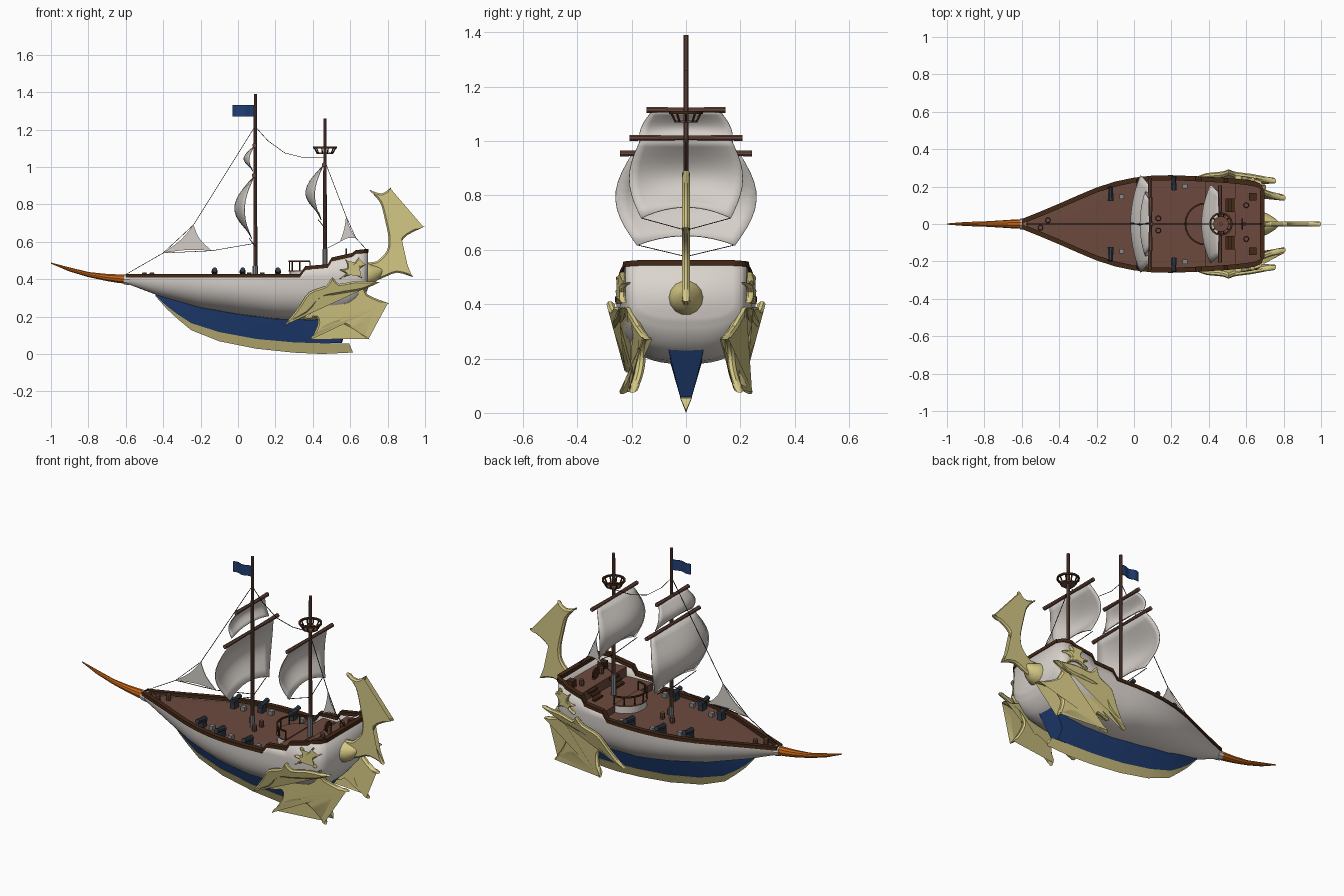
import bpy, bmesh, math
from mathutils import Vector as V

if "Cube" in bpy.data.objects:
    bpy.data.objects.remove(bpy.data.objects["Cube"])

def material(name, srgb):
    m = bpy.data.materials.new(name)
    m.diffuse_color = [((c / 255 + .055) / 1.055) ** 2.4 for c in srgb] + [1]
    m.use_nodes = True
    m.node_tree.nodes["Principled BSDF"].inputs["Base Color"].default_value = m.diffuse_color
    return m

WHITE = material("hull_white", (219, 212, 206))
SAIL = material("sail_canvas", (212, 206, 200))
BLUE = material("keel_blue", (32, 62, 116))
GOLD = material("antler_gold", (212, 199, 132))
ORANGE = material("bowsprit_orange", (196, 100, 22))
RAIL = material("dark_rail", (66, 40, 22))
WOOD = material("deck_wood", (108, 74, 62))
IRON = material("cannon_iron", (50, 60, 72))
GREY = material("mast_foot_grey", (135, 138, 142))
ROPE = material("rope_black", (30, 28, 28))

def loft(name, rings, mats, closed=True, caps=True, rule=None):
    """Skin a list of point rings."""
    bm = bmesh.new()
    rows = [[bm.verts.new(p) for p in r] for r in rings]
    n = len(rows[0])
    for a, b in zip(rows, rows[1:]):
        for i in range(n if closed else n - 1):
            j = (i + 1) % n
            f = bm.faces.new((a[i], a[j], b[j], b[i]))
            if rule:
                f.material_index = rule(i)
    if caps:
        bm.faces.new(rows[0])
        bm.faces.new(rows[-1])
    bmesh.ops.recalc_face_normals(bm, faces=bm.faces)
    me = bpy.data.meshes.new(name)
    bm.to_mesh(me)
    bm.free()
    for m in (mats if isinstance(mats, list) else [mats]):
        me.materials.append(m)
    ob = bpy.data.objects.new(name, me)
    bpy.context.collection.objects.link(ob)
    return ob

def tube(name, pts, radii, mat, n=8):
    pts = [V(p) for p in pts]
    if not isinstance(radii, (list, tuple)):
        radii = [radii] * len(pts)
    rings = []
    d = (pts[-1] - pts[0]).normalized()
    ref = V((0, 1, 0)) if abs(d.y) < .9 else V((0, 0, 1))
    for i, p in enumerate(pts):
        t = (pts[min(i + 1, len(pts) - 1)] - pts[max(i - 1, 0)]).normalized()
        a = t.cross(ref).normalized()
        b = t.cross(a)
        rings.append([p + radii[i] * (a * math.cos(k) + b * math.sin(k))
                      for k in (2 * math.pi * (j + .5) / n for j in range(n))])
    return loft(name, rings, mat)

def box(name, c, s, mat):
    x, y, z = (v / 2 for v in s)
    return loft(name, [[(c[0] + a, c[1] + b, c[2] + h) for a, b in
                        ((-x, -y), (x, -y), (x, y), (-x, y))] for h in (-z, z)], mat)

def table(t):
    def f(x):
        for (a, p), (b, q) in zip(t, t[1:]):
            if x <= b:
                return p + (q - p) * max(0, (x - a) / (b - a))
        return t[-1][1]
    return f

# Hull lines
width = table([(-.6, .022), (-.5, .062), (-.4, .104), (-.3, .148), (-.2, .19), (-.1, .222), (0, .243),
               (.1, .254), (.2, .256), (.35, .25), (.5, .241), (.6, .231), (.66, .22), (.68, .205), (.695, .175)])
bottom = table([(-.6, .378), (-.42, .31), (-.2, .245), (0, .21), (.2, .185), (.4, .18), (.5, .19),
                (.58, .21), (.63, .24), (.67, .29), (.695, .35)])
top = table([(-.6, .42), (.33, .42), (.36, .462), (.48, .472), (.5, .508), (.61, .532), (.63, .548), (.7, .553)])
xs = [-.6, -.55, -.5, -.45, -.4, -.35, -.3, -.25, -.2, -.15, -.1, -.05, 0, .05, .1, .15, .2, .25, .3, .33,
      .36, .4, .44, .48, .5, .54, .58, .61, .63, .65, .67, .68, .688, .695]

def section(x):
    e = .95 - .22 * min(1, max(0, (x + .6) / .8))
    w, b, pts = width(x), bottom(x), []
    for k in range(-12, 13):
        a = k * math.pi / 24
        s = math.sin(a)
        pts.append((x, math.copysign(w * abs(s) ** e, s), .415 - (.415 - b) * max(0, math.cos(a)) ** e))
    return [(x, -w, top(x))] + pts + [(x, w, top(x))]

hull = loft("hull", [section(x) for x in xs], WHITE, closed=False)
shell = hull.modifiers.new("planking", 'SOLIDIFY')
shell.thickness, shell.offset = .01, -1

# Rail along the hull edge and across the stern
for s in (-1, 1):
    loft("side_rail", [[(x, s * (width(x) + .005), top(x) - .012), (x, s * (width(x) + .005), top(x) + .008),
                        (x, s * max(0, width(x) - .022), top(x) + .008), (x, s * max(0, width(x) - .022), top(x) - .012)]
                       for x in xs], RAIL)
box("stern_rail", (.686, 0, .552), (.026, .36, .02), RAIL)

# Stepped deck
deck_x = [(x, .4) for x in xs if x < .38] + [(.38, .4), (.38, .44), (.44, .44), (.5, .44), (.54, .44), (.54, .495)]
deck_x += [(x, .495) for x in xs if x > .54]
loft("deck", [[(x, -width(x) + .006, z), (x, 0, z + .002), (x, width(x) - .006, z)] for x, z in deck_x],
     WOOD, closed=False, caps=False)

# Keel: blue fin with a gold shoe
keel = [(-.44, .312, .308, .005), (-.38, .255, .24, .02), (-.32, .21, .185, .035), (-.25, .165, .127, .045),
        (-.1, .117, .068, .06), (.1, .08, .028, .066), (.3, .062, .007, .066), (.45, .057, 0, .066)]
fin = [[(x, s * w, bottom(x) + .03), (x, s * w * .32, zb)][::s] for x, zb, zy, w in keel for s in (1,)]
rings = [[(x, w, bottom(x) + .03), (x, w * .6, (bottom(x) + zb) / 2), (x, w * .32, zb),
          (x, -w * .32, zb), (x, -w * .6, (bottom(x) + zb) / 2), (x, -w, bottom(x) + .03)] for x, zb, zy, w in keel]
rings.append([(.62, .066, .24), (.54, .04, .13), (.555, .021, .058),
              (.555, -.021, .058), (.54, -.04, .13), (.62, -.066, .24)])
loft("keel_fin", rings, BLUE)
shoe = [[(x, w * .34, zb), (x, 0, zy), (x, -w * .34, zb)] for x, zb, zy, w in keel]
shoe.append([(.595, .021, .055), (.615, 0, .008), (.595, -.021, .055)])
loft("keel_shoe", shoe, GOLD)

# Bowsprit
tube("bowsprit", [(-.57, 0, .398), (-.64, 0, .403), (-.7, 0, .409), (-.8, 0, .425), (-.9, 0, .452), (-1, 0, .486)],
     [.027, .024, .02, .014, .011, .003], ORANGE, 10)
tube("bow_collar", [(-.61, 0, .4), (-.58, 0, .397)], [.028, .031], WHITE, 10)

# Antlers: spiky outlines, rounded between the tips, skinned as bevelled plates
def smooth_outline(pts):
    pts, n, out = [V(p) for p in pts], len(pts), []
    tan = []
    for i, p in enumerate(pts):
        a, b = pts[i - 1] - p, pts[(i + 1) % n] - p
        tan.append(V((0, 0)) if a.angle(b) < 1.2 else (b - a) * .4)
    for i in range(n):
        p, q, j = pts[i], pts[(i + 1) % n], (i + 1) % n
        for t in (0, .33, .67):
            out.append(p * (2*t**3 - 3*t*t + 1) + tan[i] * (t**3 - 2*t*t + t) + q * (3*t*t - 2*t**3) + tan[j] * (t**3 - t*t))
    return out

def antler(name, pts, yf, t, inset=.009, s=1):
    o = smooth_outline(pts)
    n = len(o)
    area = sum(o[i - 1].x * o[i].y - o[i].x * o[i - 1].y for i in range(n))
    inner = []
    for i in range(n):
        d = (o[(i + 1) % n] - o[i]).normalized() + (o[i] - o[i - 1]).normalized()
        d = d.normalized() if d.length > 1e-4 else V((1, 0))
        inner.append(o[i] + V((-d.y, d.x)) * math.copysign(inset, area))
    loft(name, [[(p.x, s * (yf(p.x, p.y) + k * t), p.y) for p in ring]
                for ring, k in ((inner, 1), (o, .4), (o, -.4), (inner, -1))], GOLD)

stern = [(.66, .48), (.74, .495), (.795, .55), (.805, .62), (.785, .72), (.76, .81), (.7, .878), (.768, .858),
         (.82, .892), (.8, .8), (.82, .72), (.87, .675), (1, .682), (.905, .635), (.865, .58), (.88, .5),
         (.938, .41), (.85, .435), (.77, .405), (.66, .37)]
antler("stern_antler", stern, lambda x, z: 0, .014)
crescent = [(.243, .148), (.32, .245), (.38, .33), (.47, .365), (.505, .41), (.54, .375), (.63, .39), (.76, .385),
            (.67, .345), (.56, .325), (.45, .3), (.37, .22)]
star = [(.34, .18), (.42, .255), (.52, .3), (.6, .33), (.68, .39), (.69, .32), (.81, .27), (.7, .26), (.65, .21),
        (.665, .15), (.705, .075), (.62, .13), (.54, .17), (.46, .14), (.385, .07), (.425, .15), (.42, .195)]
sprig = [(.54, .4), (.58, .43), (.54, .45), (.587, .46), (.575, .505), (.612, .478), (.648, .518), (.637, .472),
         (.685, .48), (.642, .445), (.665, .405), (.61, .425)]
for s in (-1, 1):
    taper = lambda x: .18 * max(0, x - .52)
    antler("crescent_antler", crescent, lambda x, z: .21 + .27 * (z - .15) - taper(x), .015, s=s)
    antler("star_antler", star, lambda x, z: .185 + 2.2 * (z - .22) ** 2 - taper(x), .016, s=s)
    antler("small_antler", sprig, lambda x, z: width(x) + .012, .012, .006, s=s)
tube("stern_boss", [(.64, 0, .425), (.69, 0, .425), (.72, 0, .43), (.75, 0, .44), (.775, 0, .45)],
     [.062, .065, .052, .033, .01], GOLD, 14)

# Masts, feet and yards
for x, h, z0, foot in ((.093, 1.39, .4, .47), (.465, 1.26, .44, .56)):
    tube("mast", [(x, 0, z0), (x, 0, h)], [.011, .009], WOOD, 10)
    tube("mast_foot", [(x, 0, z0), (x, 0, foot)], .015, GREY, 10)
for x, z, w in ((.088, 1.115, .145), (.085, .955, .242), (.46, 1.012, .207)):
    tube("yard", [(x, -w, z), (x, 0, z), (x, w, z)], [.012, .009, .012], WOOD)

# Square sails
def sail(name, x, zt, zb, wt, wb, flare, belly, arch):
    rows = []
    for i in range(11):
        v = i / 10
        k = math.sin(math.pi * v * .92)
        h = wt + (wb - wt) * v + flare * math.sin(math.pi * v)
        rows.append([(x - belly * k * (1 - .5 * u * u), u * h, zt + (zb - zt) * v + arch * v * v * (1 - u * u))
                     for u in (j / 6 - 1 for j in range(13))])
    ob = loft(name, rows, SAIL, closed=False, caps=False)
    ob.modifiers.new("cloth", 'SOLIDIFY').thickness = .004
sail("main_topsail", .085, 1.112, .975, .125, .17, .02, .055, .02)
sail("main_sail", .085, .952, .615, .2, .18, .07, .105, .035)
sail("aft_sail", .455, 1.01, .715, .165, .165, .045, .095, .04)

# Triangular sails with hollow edges
def jib(name, a, b, c):
    pts, m = [], (V(a) + V(b) + V(c)) / 3
    for p, q in ((a, b), (b, c), (c, a)):
        for t in (0, .25, .5, .75):
            r = V(p).lerp(V(q), t)
            pts.append(r.lerp(m, .9 * t * (1 - t)))
    loft(name, [[(p.x, y, p.y) for p in pts] for y in (-.002, .002)], SAIL)
jib("fore_jib", (-.4, .54), (-.14, .552), (-.238, .69))
jib("aft_jib", (.545, .6), (.63, .62), (.578, .735))

# Rigging
ropes = [[(-.6, 0, .425), (-.4, 0, .54), (-.238, 0, .69), (.093, 0, 1.22)],
         [(-.4, 0, .54), (-.14, 0, .552), (.093, 0, .592)],
         [(.093, 0, 1.215), (.16, 0, 1.14), (.25, 0, 1.075), (.35, 0, 1.05), (.465, 0, 1.05)],
         [(.465, 0, 1.03), (.578, 0, .735), (.63, 0, .62), (.69, 0, .555)],
         [(.545, 0, .6), (.465, 0, .56)],
         [(.06, -.18, .618), (.093, 0, .575), (.06, .18, .618)],
         [(.43, -.165, .717), (.465, 0, .672), (.43, .165, .717)]]
for r in ropes:
    tube("rope", r, .002, ROPE, 4)

# Crow's nest
tube("nest_floor", [(.465, 0, 1.068), (.465, 0, 1.076)], .042, WOOD, 12)
def ring(name, x, z, r, thick, mat, a0=0, a1=2 * math.pi):
    tube_pts = [a0 + (a1 - a0) * i / 16 for i in range(17)]
    loft(name, [[(x + (r + dr) * math.cos(a), (r + dr) * math.sin(a), z + dz) for dr, dz in
                 ((-thick, -thick), (thick, -thick), (thick, thick), (-thick, thick))] for a in tube_pts], mat)
ring("nest_rim", .465, 1.105, .058, .005, RAIL)
for i in range(10):
    c, d = math.cos(i * math.pi / 5), math.sin(i * math.pi / 5)
    tube("nest_post", [(.465 + .04 * c, .04 * d, 1.07), (.465 + .058 * c, .058 * d, 1.105)], .004, RAIL, 6)

# Flag
loft("flag", [[(-.03 + .0145 * i, .006 * math.sin(i * 1.1) + y, z) for y, z in
               ((-.002, 1.27), (.002, 1.27), (.002, 1.33), (-.002, 1.33))] for i in range(9)], BLUE)

# Half-round balcony with railing
arc = [math.pi / 2 + math.pi * i / 12 for i in range(13)]
loft("balcony_wall", [[(.385 + .11 * math.cos(a), .11 * math.sin(a), z) for a in arc] for z in (.395, .441)], WHITE)
loft("balcony_floor", [[(.385 + .115 * math.cos(a), .115 * math.sin(a), z) for a in arc] for z in (.441, .447)], WOOD)
ring("balcony_rail", .385, .495, .11, .004, RAIL, math.pi / 2, 1.5 * math.pi)
for a in arc[::2]:
    p = (.385 + .11 * math.cos(a), .11 * math.sin(a))
    tube("balcony_post", [(*p, .445), (*p, .495)], .004, RAIL, 6)

# Stairs to the stern deck, cannons, barrels and crates
for s in (-1, 1):
    for i in range(3):
        box("stair", (.53 - .016 * i, s * .1, .485 - .018 * i), (.018, .07, .012), RAIL)
    for x, y in ((-.125, .155), (.025, .195), (.213, .212)):
        tube("cannon", [(x, s * (y - .03), .44), (x, s * (y + .02), .446), (x, s * (y + .042), .45)],
             [.017, .013, .014], IRON)
        box("cannon_carriage", (x, s * (y - .01), .415), (.03, .04, .03), IRON)
        box("shot_box", (x + .06, s * (y - .01), .412), (.025, .025, .024), GREY)
    box("stern_crate", (.635, s * .145, .515), (.04, .04, .04), RAIL)
for x, y, z in ((.13, .03, .4), (.13, -.035, .4), (.06, .04, .4), (-.46, .02, .4), (-.5, -.02, .4), (.6, -.08, .495), (.6, .1, .495)):
    tube("barrel", [(x, y, z), (x, y, z + .018), (x, y, z + .036)], [.012, .015, .012], WOOD, 10)

# Steering wheel
loft("wheel", [[(x, .03 * math.cos(a), .535 + .03 * math.sin(a)) for a in (k * math.pi / 6 for k in range(12))]
               for x in (.575, .583)], RAIL)
box("wheel_stand", (.59, 0, .515), (.014, .02, .04), WOOD)

# Smooth shading with crisp edges
for ob in bpy.context.scene.objects:
    ob.select_set(True)
bpy.context.view_layer.objects.active = hull
bpy.ops.object.shade_smooth_by_angle(angle=math.radians(35))
